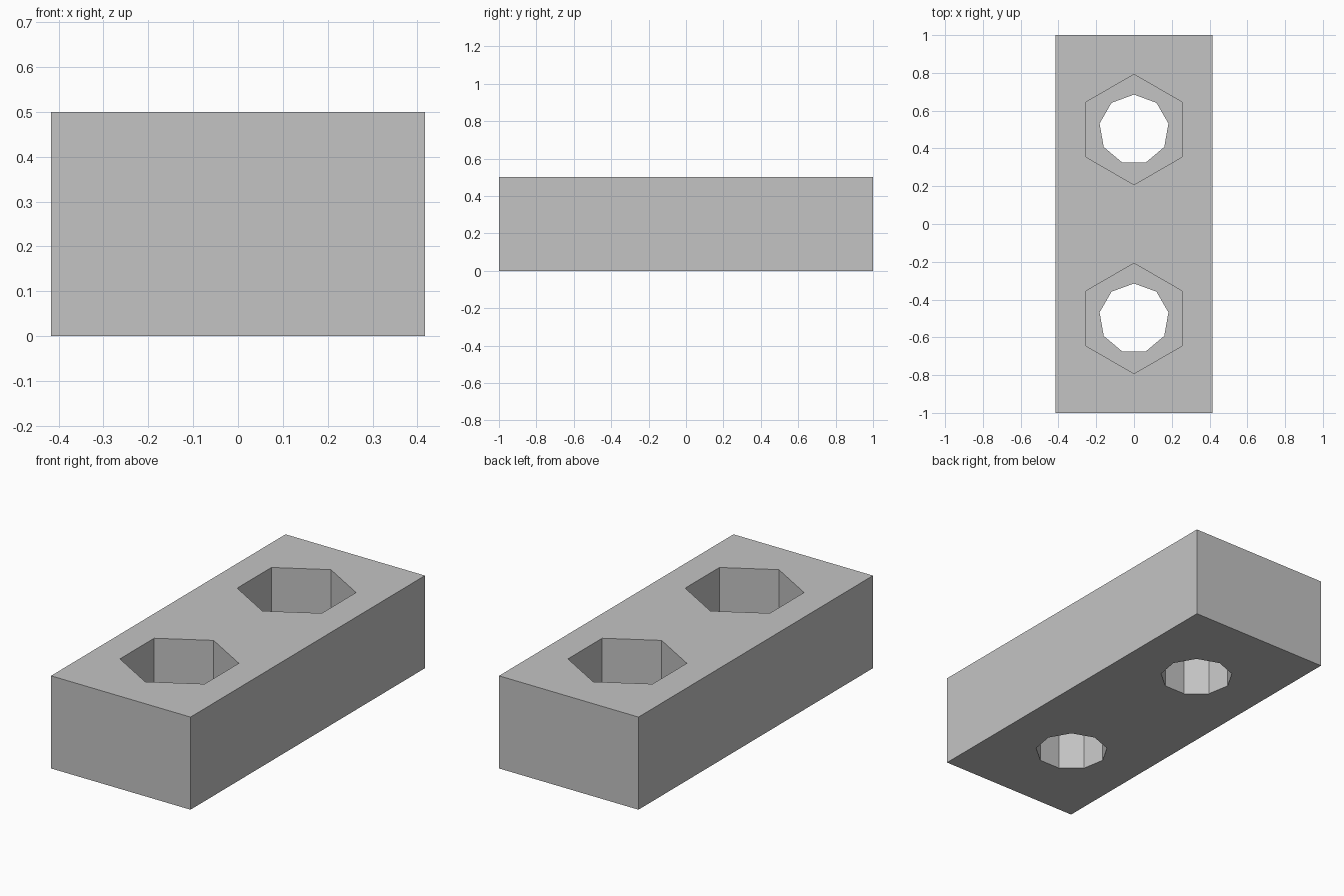
import bpy
import math

cube = bpy.data.objects.get("Cube")
if cube:
    bpy.data.objects.remove(cube, do_unlink=True)

WIDTH, LENGTH, HEIGHT = 0.833, 2.0, 0.5
POCKET_DEPTH = 0.25

# Single plain grey
grey = bpy.data.materials.new("light_grey")
grey.use_nodes = True
colour = (0.55, 0.55, 0.55, 1)
grey.diffuse_color = colour
grey.node_tree.nodes["Principled BSDF"].inputs["Base Color"].default_value = colour

# Block body
bpy.ops.mesh.primitive_cube_add(size=1, location=(0, 0, HEIGHT / 2))
block = bpy.context.object
block.name = "block"
block.scale = (WIDTH, LENGTH, HEIGHT)
bpy.ops.object.transform_apply(location=False, rotation=False, scale=True)
block.data.materials.append(grey)


def cut_prism(name, sides, radius, y, bottom, top):
    """Cut an upright prism, with one corner towards +y, out of the block."""
    bpy.ops.mesh.primitive_cylinder_add(
        vertices=sides, radius=radius, depth=top - bottom,
        location=(0, y, (bottom + top) / 2))
    cutter = bpy.context.object
    cutter.name = name
    cutter.data.materials.append(grey)
    # Turn the corner nearest +y exactly onto the y axis
    corner = max(cutter.data.vertices, key=lambda v: v.co.y).co
    cutter.rotation_euler.z = math.pi / 2 - math.atan2(corner.y, corner.x)
    cutter.hide_render = True
    cutter.hide_set(True)
    cut = block.modifiers.new(name, "BOOLEAN")
    cut.operation = "DIFFERENCE"
    cut.solver = "EXACT"
    cut.object = cutter


# Two bolt holes, each with a hexagonal nut pocket open at the top
for side, y in (("front", -0.5), ("back", 0.5)):
    cut_prism(side + "_nut_pocket_cutter", 6, 0.292, y, HEIGHT - POCKET_DEPTH, HEIGHT + 0.1)
    cut_prism(side + "_bolt_hole_cutter", 9, 0.185, y, -0.1, HEIGHT + 0.2)
